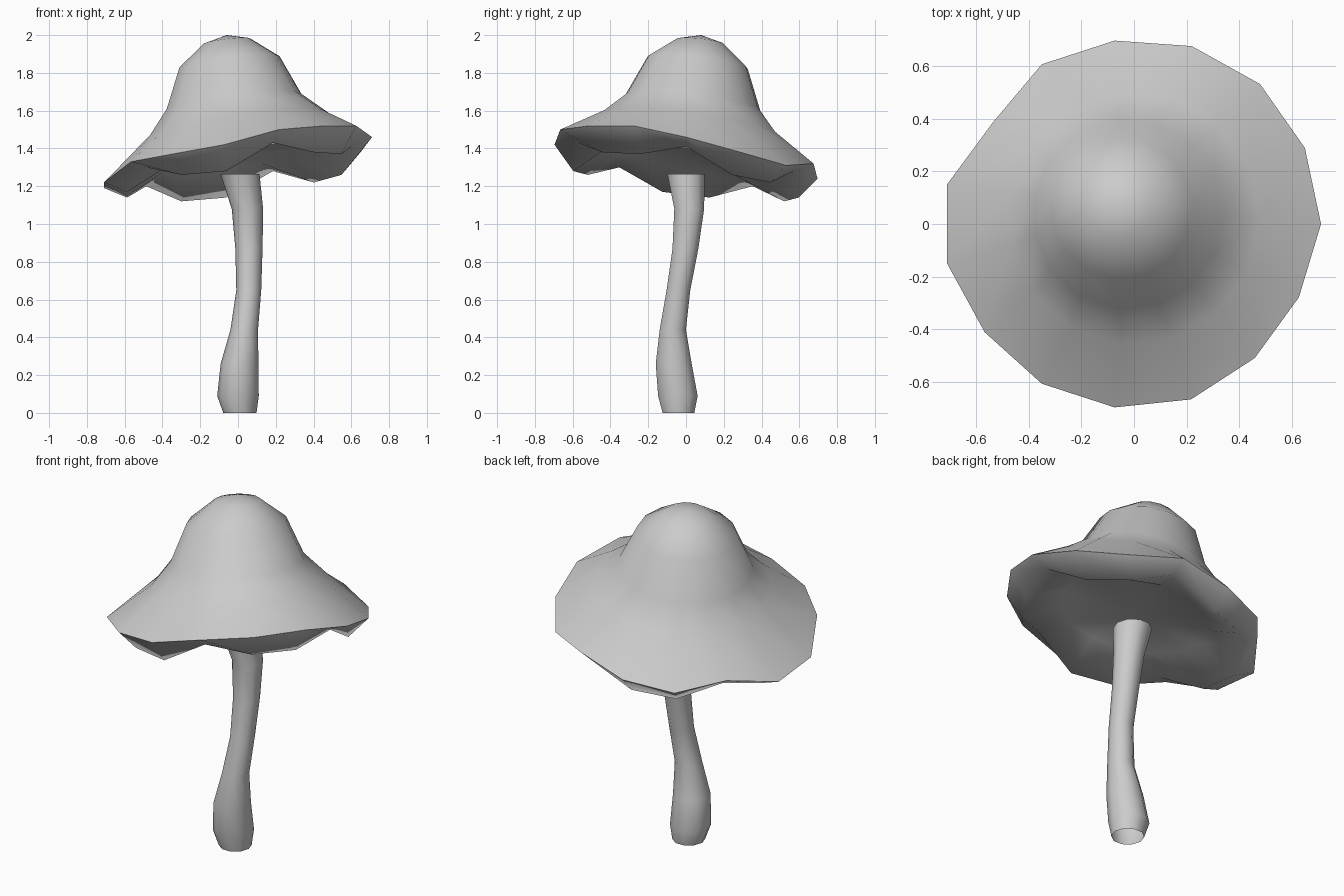
import bpy, bmesh
from math import sin, cos, pi, radians

if "Cube" in bpy.data.objects:
    bpy.data.objects.remove(bpy.data.objects["Cube"])

HIGH = radians(-42)  # direction in which the cap tips upward


def ring(cx, cy, r, z, n, tilt=0.0):
    """One loop of points; r and z may be lists, one value per point."""
    pts = []
    for i in range(n):
        a = 2 * pi * i / n
        zi = z[i] if isinstance(z, list) else z + tilt * cos(a - HIGH)
        ri = r[i] if isinstance(r, list) else r
        pts.append((cx + ri * cos(a), cy + ri * sin(a), zi))
    return pts


def loft(name, rings, start=None, end=None, angle=40):
    """Skin consecutive rings; a given tip point closes that end with a fan."""
    bm = bmesh.new()
    loops = [[bm.verts.new(p) for p in pts] for pts in rings]
    n = len(loops[0])
    for a, b in zip(loops, loops[1:]):
        for i in range(n):
            j = (i + 1) % n
            bm.faces.new((a[i], b[i], b[j], a[j]))
    for loop, tip, flip in ((loops[0], start, False), (loops[-1], end, True)):
        if tip:
            v = bm.verts.new(tip)
            for i in range(n):
                tri = (loop[i], loop[(i + 1) % n], v)
                bm.faces.new(tri[::-1] if flip else tri)
    me = bpy.data.meshes.new(name)
    bm.to_mesh(me)
    bm.free()
    ob = bpy.data.objects.new(name, me)
    bpy.context.collection.objects.link(ob)
    bpy.ops.object.select_all(action='DESELECT')
    ob.select_set(True)
    bpy.context.view_layer.objects.active = ob
    bpy.ops.object.shade_smooth_by_angle(angle=radians(angle))
    return ob


# Cap: tipped bell, wavy outer rim, five-wave lip and hollow underside
rim_r = [.71, .71, .715, .71, .70, .70, .66, .725, .725, .70, .70, .70, .70, .685, .685]
rim_z = [1.46, 1.38, 1.31, 1.32, 1.24, 1.20, 1.24, 1.19, 1.22, 1.33, 1.37, 1.42, 1.50, 1.52, 1.52]
lip_z = [1.41, 1.26, 1.22, 1.28, 1.14, 1.12, 1.20, 1.14, 1.17, 1.30, 1.26, 1.28, 1.43, 1.38, 1.37]
N = 15
cap = loft("cap", [
    ring(-.06, .075, .125, 1.967, N, .02),
    ring(-.048, .06, .268, 1.855, N, .045),
    ring(-.025, .035, .36, 1.645, N, .06),
    ring(0, .02, .475, 1.525, N, .09),
    ring(0, 0, rim_r, rim_z, N),
    ring(0, 0, .60, lip_z, N),
    ring(0, 0, .40, 1.355, N, .085),
], start=(-.06, .08, 2.0), end=(0, 0, 1.35), angle=75)

# Stem: bent open tube with a swollen foot and flared top
stem_path = [(.01, -.04, .088, 0), (0, -.043, .110, .09),
             (.008, -.065, .10, .26), (.033, -.07, .073, .44),
             (.057, -.04, .066, .65), (.058, -.003, .072, .87),
             (.05, .017, .083, 1.08), (.01, 0, .104, 1.265)]
stem = loft("stem", [ring(x, y, r, z, 10) for x, y, r, z in stem_path[::-1]], angle=50)
